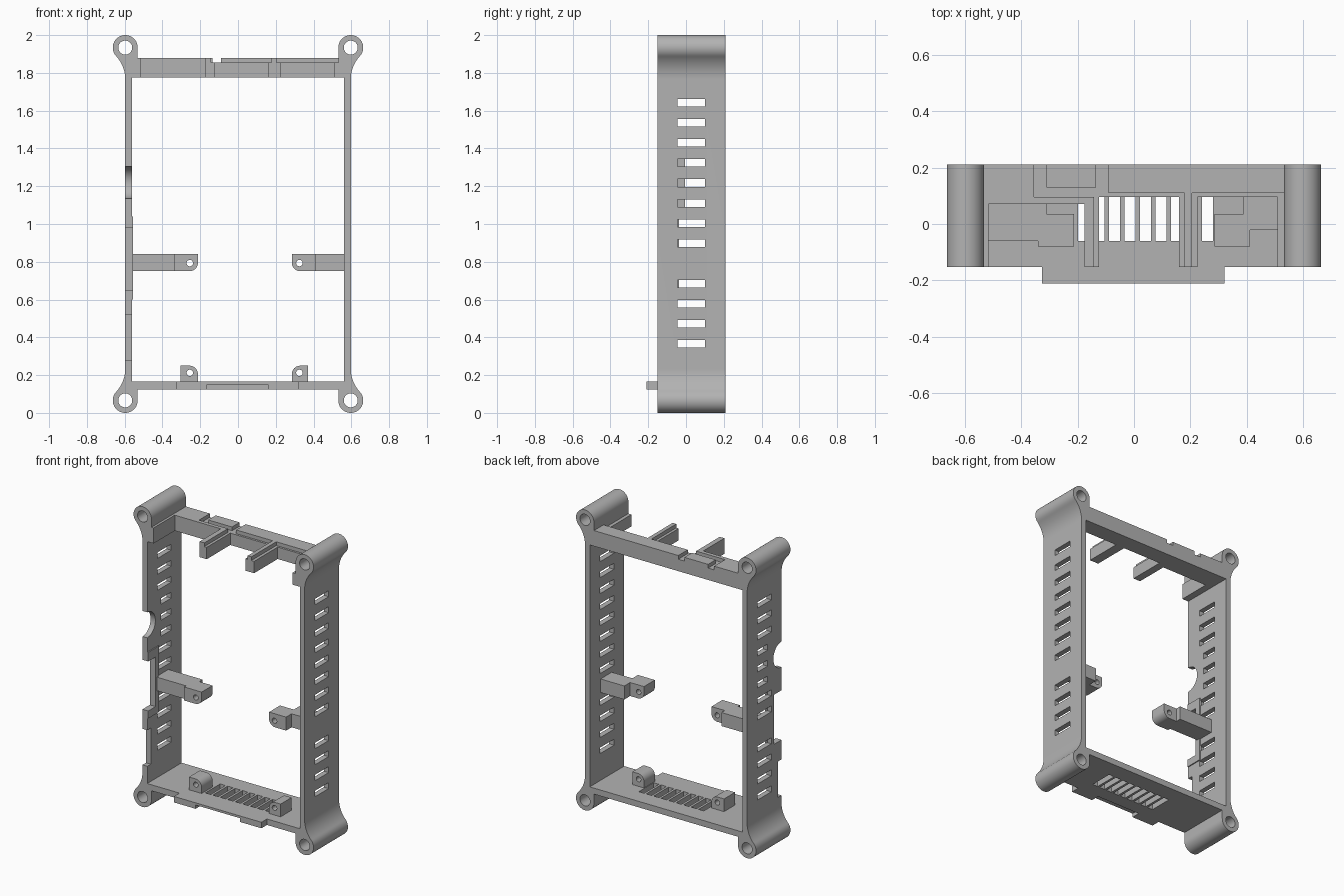
import bpy, bmesh
from math import sin, cos, pi, sqrt, atan2
from mathutils import Matrix, Vector

if "Cube" in bpy.data.objects:
    bpy.data.objects.remove(bpy.data.objects["Cube"])

grey = bpy.data.materials.new("plain grey")
grey.use_nodes = True
grey.diffuse_color = (0.45, 0.45, 0.45, 1)
grey.node_tree.nodes["Principled BSDF"].inputs["Base Color"].default_value = (0.45, 0.45, 0.45, 1)

FRONT, BACK = -0.152, 0.21
WALL_OUT, WALL_IN = 0.597, 0.562
POST_R, HOLE_R, FLARE_R = 0.066, 0.037, 0.18


def finish(name, bm):
    bmesh.ops.recalc_face_normals(bm, faces=bm.faces)
    mesh = bpy.data.meshes.new(name)
    bm.to_mesh(mesh)
    bm.free()
    mesh.materials.append(grey)
    obj = bpy.data.objects.new(name, mesh)
    bpy.context.collection.objects.link(obj)
    return obj


def activate(obj):
    bpy.ops.object.select_all(action='DESELECT')
    obj.select_set(True)
    bpy.context.view_layer.objects.active = obj


def add_box(bm, x0, x1, y0, y1, z0, z1):
    size = Matrix.Diagonal((x1 - x0, y1 - y0, z1 - z0, 1))
    middle = Matrix.Translation(((x0 + x1) / 2, (y0 + y1) / 2, (z0 + z1) / 2))
    bmesh.ops.create_cube(bm, size=1, matrix=middle @ size)


def add_rod(bm, centre, radius, length, axis):
    turn = Matrix.Rotation(pi / 2, 4, 'X' if axis == 'Y' else 'Y')
    bmesh.ops.create_cone(bm, cap_ends=True, segments=40, radius1=radius, radius2=radius,
                          depth=length, matrix=Matrix.Translation(centre) @ turn)


def box(name, *bounds):
    bm = bmesh.new()
    add_box(bm, *bounds)
    return finish(name, bm)


def extrude(name, outline, y0, y1):
    """Extrude an (x, z) outline along y."""
    bm = bmesh.new()
    face = bm.faces.new([bm.verts.new((x, y0, z)) for x, z in outline])
    moved = bmesh.ops.extrude_face_region(bm, geom=[face])["geom"]
    verts = [v for v in moved if isinstance(v, bmesh.types.BMVert)]
    bmesh.ops.translate(bm, verts=verts, vec=(0, y1 - y0, 0))
    return finish(name, bm)


def cut(obj, bm):
    cutter = finish("cutter", bm)
    cutter.hide_render = True
    mod = obj.modifiers.new("cut", 'BOOLEAN')
    mod.operation, mod.solver, mod.object = 'DIFFERENCE', 'EXACT', cutter
    activate(obj)
    bpy.ops.object.modifier_apply(modifier=mod.name)
    bpy.data.objects.remove(cutter)


def smooth(obj):
    activate(obj)
    bpy.ops.object.shade_smooth_by_angle(angle=pi / 6)


def arc(cx, cz, r, a0, a1, n):
    return [(cx + r * cos(a0 + (a1 - a0) * i / n), cz + r * sin(a0 + (a1 - a0) * i / n))
            for i in range(n + 1)]


def half_wall():
    """Lower half of the side outline: inner edge, round post, flared outer edge."""
    rise = sqrt((FLARE_R + POST_R) ** 2 - FLARE_R ** 2)
    meet = atan2(rise, FLARE_R)
    post = arc(WALL_OUT, POST_R, POST_R, -pi, meet, 32)
    flare = arc(WALL_OUT + FLARE_R, POST_R + rise, FLARE_R, pi + meet, pi, 14)
    return post + flare[1:]


# Side walls with screw posts and vent slots
for side, label in ((1, "left"), (-1, "right")):
    low = half_wall()
    inner = WALL_OUT - POST_R
    outline = [(WALL_IN, 0.165), (inner, 0.165)] + low
    outline += [(x, 2 - z) for x, z in reversed(low)] + [(inner, 1.776), (WALL_IN, 1.776)]
    wall = extrude(label + "_side_wall", [(side * x, z) for x, z in outline], FRONT, BACK)
    bm = bmesh.new()
    for z in (POST_R, 2 - POST_R):
        add_rod(bm, (side * WALL_OUT, 0, z), HOLE_R, 1, 'Y')
    for k in range(13):
        z = 0.365 + 0.1065 * k
        if k != 4:
            y0 = -0.005 if side < 0 and 1.1 < z < 1.4 else -0.045
            add_box(bm, side * 0.58 - 0.1, side * 0.58 + 0.1, y0, 0.1, z - 0.02, z + 0.02)
    if side < 0:
        # connector openings in the front edge
        add_rod(bm, (-0.58, FRONT, 1.22), 0.085, 0.2, 'X')
        add_box(bm, -0.7, -0.5, -0.3, -0.075, 0.65, 0.98)
        add_box(bm, -0.7, -0.5, -0.3, -0.115, 0.28, 0.52)
    cut(wall, bm)
    smooth(wall)

# Thickened edge around the connector opening
pad = box("connector_pad", -0.57, -0.555, FRONT, -0.036, 0.6, 1.04)
bm = bmesh.new()
add_box(bm, -0.7, -0.5, -0.3, -0.075, 0.65, 0.98)
cut(pad, bm)

# Bottom plate with grille and front tab
plate = box("bottom_plate", -0.56, 0.56, FRONT, BACK, 0.125, 0.165)
bm = bmesh.new()
for k in range(9):
    x = -0.179 + 0.055 * k
    add_box(bm, x - 0.0195, x + 0.0195, -0.06, 0.096, 0, 0.3)
cut(plate, bm)
for name, x0, x1, z0 in (("right", -0.325, -0.165, 0.125), ("middle", -0.165, 0.16, 0.15),
                         ("left", 0.16, 0.32, 0.125)):
    box("front_tab_" + name, x0, x1, -0.21, FRONT, z0, 0.165)

# Top bar, its corner blocks and raised strips
LOW, HIGH, UNDER = 1.855, 1.88, 1.776
box("top_bar", -0.355, 0.535, 0.096, BACK, UNDER, LOW)
box("top_bar_right_end", -0.55, -0.355, 0.07, BACK, UNDER, HIGH)
box("top_bar_lip", -0.355, -0.142, 0.07, 0.096, UNDER, HIGH)
box("top_right_corner", -0.55, -0.515, FRONT, 0.07, UNDER, HIGH)
box("top_left_corner", 0.508, 0.55, FRONT, 0.096, UNDER, LOW)
box("top_strip", -0.09, 0.535, 0.11, BACK, LOW, HIGH)
box("top_strip_short", -0.31, -0.135, 0.13, BACK, LOW, HIGH)

# Ribs reaching forward from the top bar
box("right_rib", -0.176, -0.124, FRONT, 0.096, UNDER, LOW)
box("right_rib_ridge", -0.176, -0.142, FRONT, 0.07, LOW, HIGH)
box("left_rib", 0.16, 0.225, FRONT, 0.096, UNDER, LOW)
box("left_rib_ridge", 0.178, 0.205, FRONT, 0.11, LOW, HIGH)


def lug(name, x_out, x_in, z_flat, z_round, hole):
    """Screw lug with one rounded corner at (x_in, z_round)."""
    r = 0.045
    sx = 1 if x_in > x_out else -1
    sz = 1 if z_round > z_flat else -1
    corner = [(x_in - sx * r + sx * x, z_round - sz * r + sz * z)
              for x, z in arc(0, 0, r, 0, pi / 2, 10)]
    obj = extrude(name, [(x_out, z_flat), (x_in, z_flat)] + corner + [(x_out, z_round)], -0.08, 0.035)
    bm = bmesh.new()
    add_rod(bm, (hole[0], 0, hole[1]), 0.017, 1, 'Y')
    cut(obj, bm)
    smooth(obj)


# Screw lugs on the bottom plate and on the side arms
lug("bottom_right_lug", -0.305, -0.212, 0.16, 0.25, (-0.255, 0.212))
lug("bottom_left_lug", 0.37, 0.285, 0.16, 0.25, (0.325, 0.212))
lug("right_arm_lug", -0.34, -0.212, 0.84, 0.75, (-0.255, 0.793))
lug("left_arm_lug", 0.41, 0.285, 0.84, 0.75, (0.325, 0.793))
box("right_arm", -0.57, -0.31, -0.06, 0.07, 0.75, 0.84)
box("left_arm", 0.387, 0.57, -0.022, 0.096, 0.75, 0.84)
